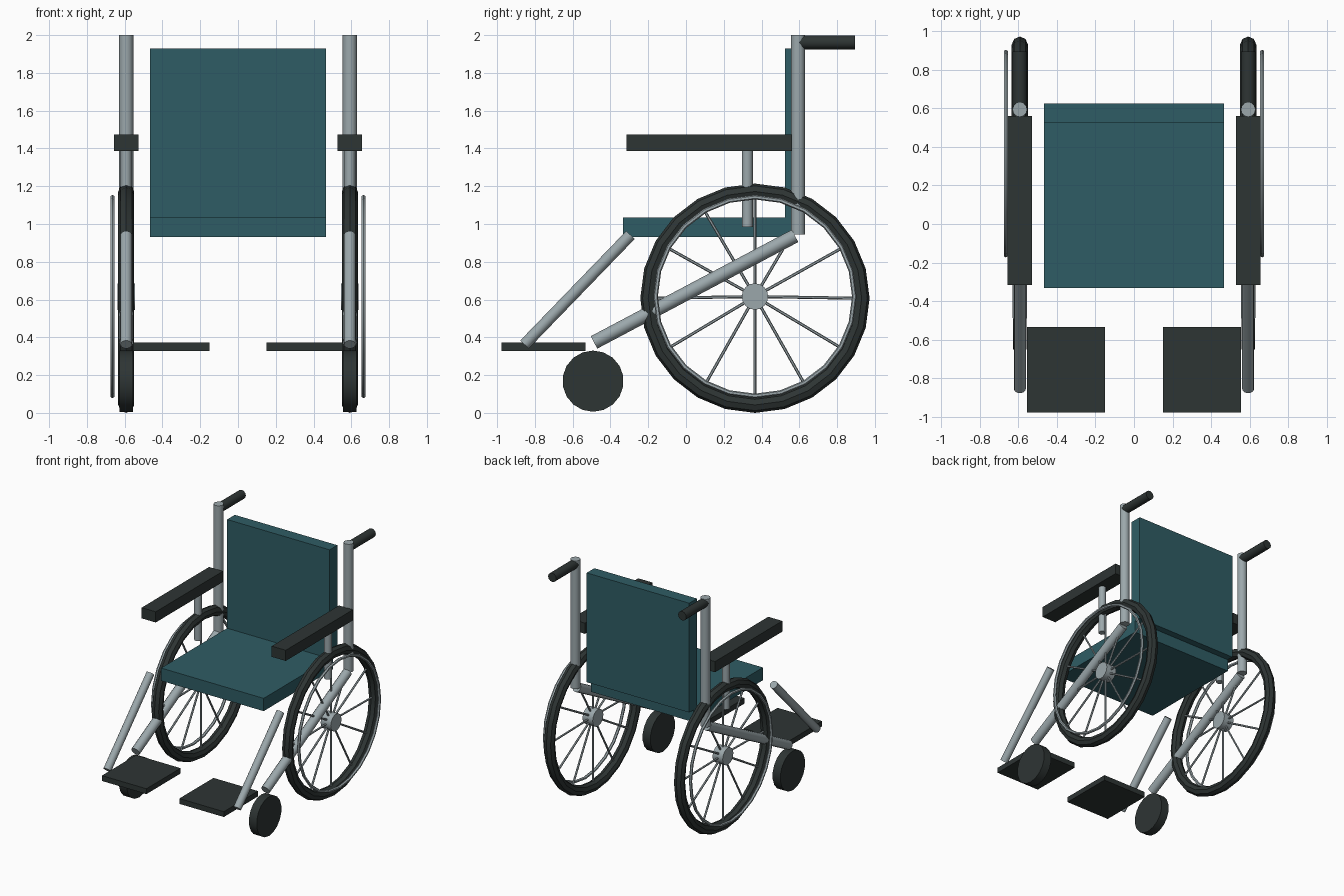
import bpy, math
from mathutils import Vector

if "Cube" in bpy.data.objects:
    bpy.data.objects.remove(bpy.data.objects["Cube"])


def material(name, rgb):
    m = bpy.data.materials.new(name)
    m.diffuse_color = (*rgb, 1)
    m.use_nodes = True
    m.node_tree.nodes["Principled BSDF"].inputs["Base Color"].default_value = m.diffuse_color
    return m


TEAL = material("teal upholstery", (0.028, 0.108, 0.128))
DARK = material("dark rubber", (0.027, 0.035, 0.034))
METAL = material("light grey metal", (0.33, 0.39, 0.41))


def finish(name, mat, smooth=True):
    o = bpy.context.object
    o.name = name
    o.data.materials.append(mat)
    if smooth:
        bpy.ops.object.shade_smooth_by_angle(angle=math.radians(40))
    return o


def box(name, lo, hi, mat):
    lo, hi = Vector(lo), Vector(hi)
    bpy.ops.mesh.primitive_cube_add(size=1, location=(lo + hi) / 2)
    bpy.context.object.scale = [abs(d) for d in hi - lo]
    bpy.ops.object.transform_apply(location=False, rotation=False, scale=True)
    return finish(name, mat, False)


def tube(name, a, b, r, mat, sides=12):
    a, b = Vector(a), Vector(b)
    d = b - a
    bpy.ops.mesh.primitive_cylinder_add(vertices=sides, radius=r, depth=d.length, location=(a + b) / 2)
    bpy.context.object.rotation_euler = d.to_track_quat('Z', 'Y').to_euler()
    return finish(name, mat)


def ring(name, centre, major, minor, mat, seg, sides):
    bpy.ops.mesh.primitive_torus_add(major_radius=major, minor_radius=minor, major_segments=seg,
                                     minor_segments=sides, location=centre,
                                     rotation=(0, math.pi / 2, 0))
    return finish(name, mat)


# Upholstery
box("seat", (-0.467, -0.333, 0.93), (0.467, 0.57, 1.035), TEAL)
box("backrest", (-0.467, 0.525, 1.03), (0.467, 0.625, 1.93), TEAL)

WY, WZ = 0.365, 0.607  # big wheel axle

for side, s in (("left", -1), ("right", 1)):
    x = s * 0.592
    # Frame tubes
    tube(f"{side}_back_post", (x, 0.593, 0.945), (x, 0.593, 2.0), 0.038, METAL)
    tube(f"{side}_lower_frame", (x, -0.487, 0.373), (x, 0.577, 0.937), 0.037, METAL)
    tube(f"{side}_footrest_hanger", (x, -0.855, 0.362), (x, -0.294, 0.942), 0.031, METAL)
    tube(f"{side}_armrest_support", (x, 0.325, 0.985), (x, 0.325, 1.40), 0.029, METAL)
    # Grip, armrest and footplate
    tube(f"{side}_push_handle", (x, 0.593, 1.962), (x, 0.895, 1.962), 0.037, DARK)
    box(f"{side}_armrest", (x - 0.064, -0.316, 1.387), (x + 0.064, 0.56, 1.475), DARK)
    box(f"{side}_footplate", (s * 0.15, -0.977, 0.328), (s * 0.555, -0.533, 0.372), DARK)
    # Big wheel: tyre, hand rim, hub and spokes
    ring(f"{side}_tyre", (x, WY, WZ), 0.565, 0.042, DARK, 24, 8)
    ring(f"{side}_hand_rim", (s * 0.665, WY, WZ + 0.009), 0.526, 0.012, METAL, 24, 6)
    tube(f"{side}_hub", (x - 0.046, WY, WZ + 0.009), (x + 0.046, WY, WZ + 0.009), 0.07, METAL, 16)
    for i in range(12):
        a = i * math.pi / 6
        tip = (x, WY + 0.54 * math.cos(a), WZ + 0.54 * math.sin(a))
        tube(f"{side}_spoke_{i + 1}", (x, WY, WZ + 0.009), tip, 0.008, METAL, 6)
    # Small front wheel
    tube(f"{side}_caster", (x - 0.035, -0.492, 0.168), (x + 0.035, -0.492, 0.168), 0.162, DARK, 18)
